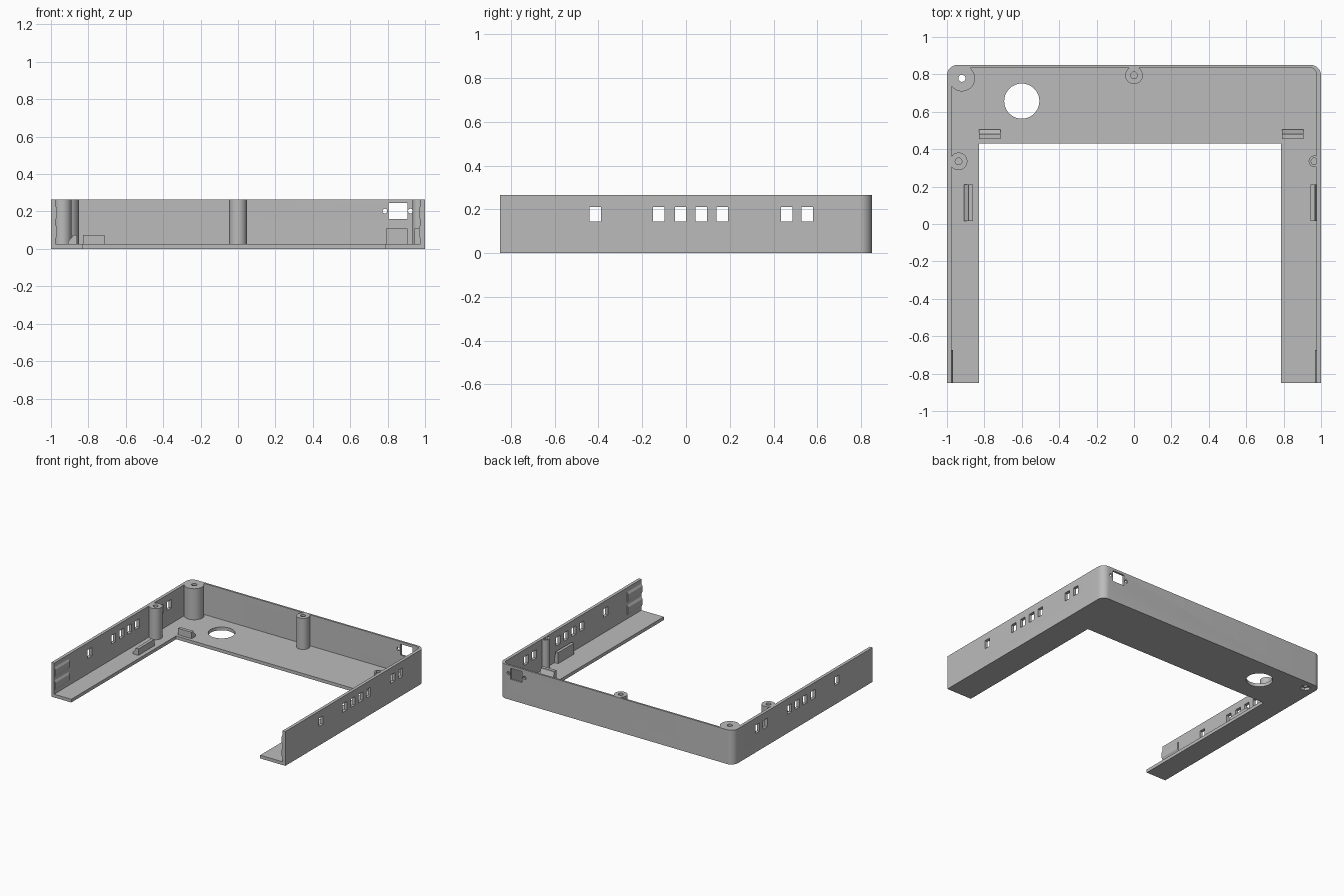
import bpy, bmesh, math
from mathutils import Vector

cube = bpy.data.objects.get("Cube")
if cube:
    bpy.data.objects.remove(cube, do_unlink=True)

grey = bpy.data.materials.new("plain grey")
grey.use_nodes = True
colour = (0.5, 0.5, 0.5, 1)
grey.diffuse_color = colour
grey.node_tree.nodes["Principled BSDF"].inputs["Base Color"].default_value = colour

H, FLOOR, WALL = 0.265, 0.025, 0.024


def prism(bm, pts, lo, hi, axis="z"):
    """Extrude a 2D outline along one axis."""
    place = {"x": lambda a, b, t: (t, a, b),
             "y": lambda a, b, t: (a, t, b),
             "z": lambda a, b, t: (a, b, t)}[axis]
    base = bm.faces.new([bm.verts.new(place(a, b, lo)) for a, b in pts])
    out = bmesh.ops.extrude_face_region(bm, geom=[base])
    moved = [v for v in out["geom"] if isinstance(v, bmesh.types.BMVert)]
    bmesh.ops.translate(bm, verts=moved, vec=Vector(place(0, 0, hi - lo)))


def rect(x0, x1, y0, y1):
    return [(x0, y0), (x1, y0), (x1, y1), (x0, y1)]


def circle(x, y, r, n=40):
    return [(x + r * math.cos(i * math.tau / n), y + r * math.sin(i * math.tau / n))
            for i in range(n)]


def rounded_back(hw, front, back, r, n=10):
    """Rectangle whose two rear corners are rounded."""
    arc = [i * math.pi / 2 / n for i in range(n + 1)]
    right = [(hw - r + r * math.cos(a), back - r + r * math.sin(a)) for a in arc]
    left = [(-x, y) for x, y in reversed(right)]
    return [(-hw, front), (hw, front)] + right + left


def make(name, shapes):
    bm = bmesh.new()
    for s in shapes:
        prism(bm, *s)
    bmesh.ops.recalc_face_normals(bm, faces=bm.faces)
    mesh = bpy.data.meshes.new(name)
    bm.to_mesh(mesh)
    bm.free()
    mesh.materials.append(grey)
    ob = bpy.data.objects.new(name, mesh)
    bpy.context.collection.objects.link(ob)
    return ob


def cut(ob, shapes):
    """Subtract a set of separate prisms and discard the cutter."""
    cutter = make("cutter", shapes)
    cutter.hide_render = True
    mod = ob.modifiers.new("cut", "BOOLEAN")
    mod.operation, mod.solver, mod.object = "DIFFERENCE", "EXACT", cutter
    bpy.context.view_layer.objects.active = ob
    bpy.ops.object.modifier_apply(modifier=mod.name)
    bpy.data.objects.remove(cutter, do_unlink=True)


def smooth(ob):
    bpy.ops.object.select_all(action="DESELECT")
    ob.select_set(True)
    bpy.context.view_layer.objects.active = ob
    bpy.ops.object.shade_smooth_by_angle(angle=math.radians(30))


# Tray: outer block, hollowed, then opened at the front
tray = make("tray", [(rounded_back(1, -0.85, 0.85, 0.055), 0, H)])
cut(tray, [(rounded_back(1 - WALL, -1, 0.85 - WALL + 0.009, 0.035), FLOOR, 1)])
cut(tray, [(rect(-0.83, 0.785, -1, 0.43), -1, 1)])

# Side vents through both walls
cut(tray, [(rect(y - 0.026, y + 0.026, 0.145, 0.21), -2, 2, "x")
           for y in (-0.415, -0.125, -0.025, 0.07, 0.165, 0.46, 0.555)])

# Round floor opening, socket window and its screw holes
cut(tray, [(circle(-0.6, 0.657, 0.094), -1, 0.1),
           (rect(0.805, 0.905, 0.16, 0.245), 0.7, 1, "y"),
           (circle(0.785, 0.202, 0.013, 20), 0.7, 1, "y"),
           (circle(0.922, 0.202, 0.013, 20), 0.7, 1, "y")])

# Corner screw hole with a hexagonal nut pocket underneath
CX, CY = -0.92, 0.779
cut(tray, [(circle(CX, CY, 0.036, 6), -1, 1)])
corner = make("corner_post", [(circle(CX, CY, 0.07), 0.02, H)])
cut(corner, [(circle(CX, CY, 0.019, 24), -1, 1)])
smooth(corner)

# Screw posts with blind holes
for name, x, y, r in (("back_post", 0, 0.795, 0.047),
                      ("right_post", -0.938, 0.335, 0.047),
                      ("left_post", 0.965, 0.335, 0.031)):
    post = make(name, [(circle(x, y, r), 0.015, H)])
    cut(post, [(circle(x, y, 0.018, 24), 0.1, 1)])
    smooth(post)


# Upright tabs with a sloping brace behind
def tab(name, axis, lo, hi, outer, mid, inner, top):
    z = FLOOR - 0.005
    brace = [(outer, z), (mid, z), (mid, top - 0.01), (outer, z + 0.02)]
    plate = [(mid, z), (inner, z), (inner, top), (mid, top)]
    make(name, [(brace, lo, hi, axis), (plate, lo, hi, axis)])


tab("right_back_tab", "x", -0.83, -0.715, 0.505, 0.48, 0.455, 0.075)
tab("left_back_tab", "x", 0.79, 0.905, 0.505, 0.48, 0.455, 0.11)
tab("right_side_tab", "y", 0.015, 0.21, -0.908, -0.885, -0.862, 0.075)
tab("left_side_tab", "y", 0.015, 0.21, 0.98, 0.968, 0.945, 0.11)

# Snap ridges inside the front ends of the walls
for side, name in ((-1, "right_snap_ridges"), (1, "left_snap_ridges")):
    base, tip = side * 0.978, side * 0.967
    make(name, [([(base, z0), (tip, z0 + 0.02), (tip, z1 - 0.02), (base, z1)],
                 -0.849, -0.675, "y") for z0, z1 in ((0.05, 0.135), (0.15, 0.235))])

smooth(tray)
